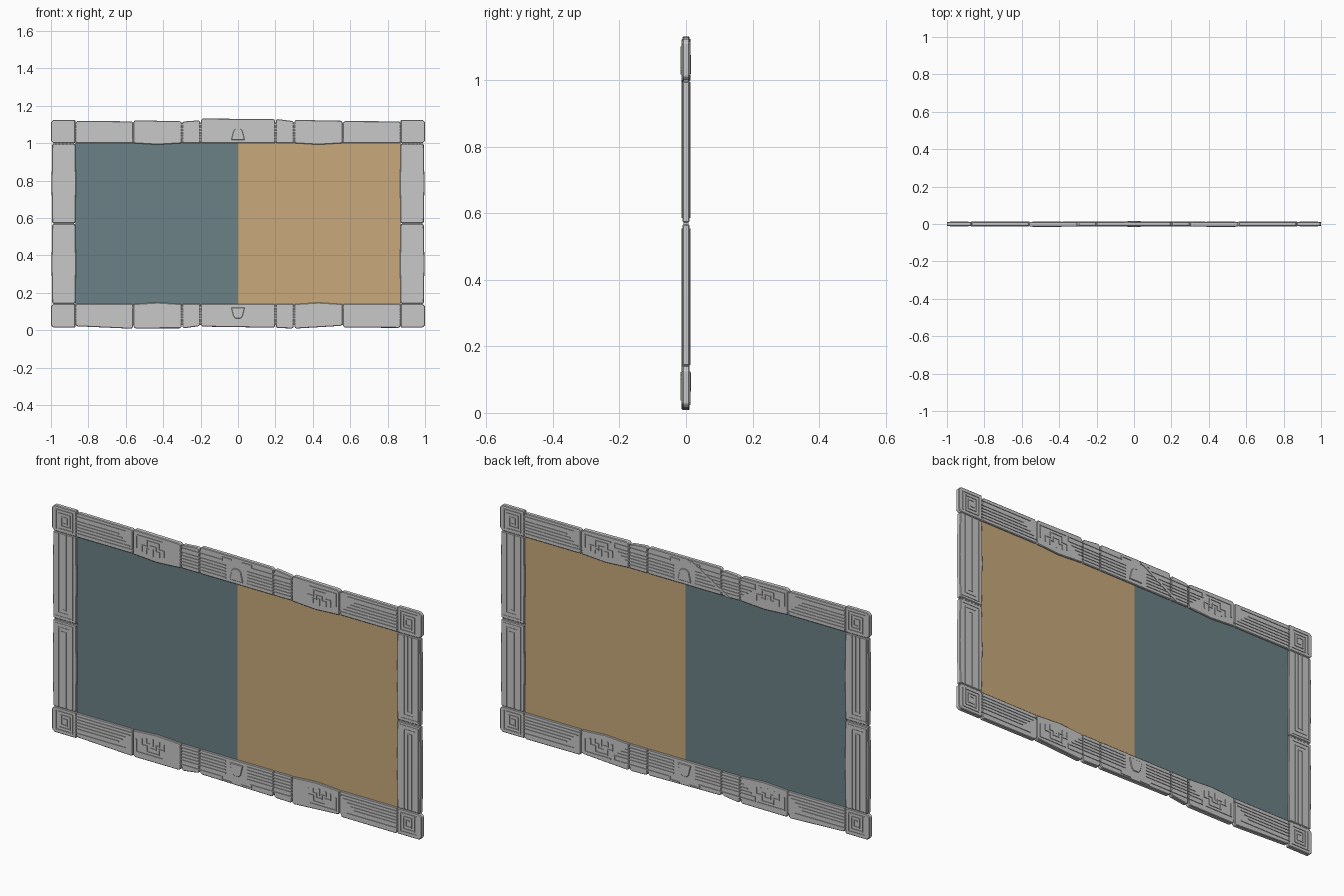
import bpy, bmesh, random
from mathutils import Vector

cube = bpy.data.objects.get("Cube")
if cube:
    bpy.data.objects.remove(cube, do_unlink=True)

rng = random.Random(4)
SIDES = ("top", "bottom")
OPEN_TOP, OPEN_BOTTOM = 1.0, 0.14      # panel opening
OPEN_X, END_X = 0.87, 1.0              # opening half width, frame half width
MIDDLE = (OPEN_TOP + OPEN_BOTTOM) / 2
RAIL = 0.125                           # rail depth
CORE, FACE, RAISED = 0.007, 0.011, 0.014   # half thicknesses


def material(name, *rgb):
    m = bpy.data.materials.new(name)
    m.use_nodes = True
    m.diffuse_color = (*rgb, 1)
    m.node_tree.nodes["Principled BSDF"].inputs["Base Color"].default_value = (*rgb, 1)
    return m


stone = material("pale stone", 0.58, 0.58, 0.58)
teal = material("slate teal", 0.15, 0.22, 0.24)
tan = material("warm tan", 0.58, 0.4, 0.2)


def add_prism(bm, outline, near, far):
    """Extrude an x-z outline through the thickness."""
    face = bm.faces.new([bm.verts.new((x, near, z)) for x, z in outline])
    extruded = bmesh.ops.extrude_face_region(bm, geom=[face])
    for item in extruded["geom"]:
        if isinstance(item, bmesh.types.BMVert):
            item.co.y = far


def finish(bm, name, mat):
    bmesh.ops.recalc_face_normals(bm, faces=bm.faces)
    mesh = bpy.data.meshes.new(name)
    bm.to_mesh(mesh)
    bm.free()
    mesh.materials.append(mat)
    bpy.context.collection.objects.link(bpy.data.objects.new(name, mesh))


def block(name, outline, near, far, mat=stone, bevel=0.0):
    bm = bmesh.new()
    add_prism(bm, outline, near, far)
    if bevel:
        bmesh.ops.recalc_face_normals(bm, faces=bm.faces)
        bmesh.ops.bevel(bm, geom=bm.edges[:], offset=bevel, segments=1, affect='EDGES')
    finish(bm, name, mat)


def rect(left, right, low, high):
    return [(left, low), (right, low), (right, high), (left, high)]


def add_path(bm, points, near, far, width=0.005):
    """Square moulding strips along a right-angled path."""
    for start, end in zip(points, points[1:]):
        a, b = Vector(start), Vector(end)
        along = (b - a).normalized() * width / 2
        across = Vector((-along.y, along.x))
        a, b = a - along, b + along
        add_prism(bm, [a + across, b + across, b - across, a - across], near, far)


def place(side, sign, points):
    """Map (along, outward) rail coordinates to the chosen rail and half."""
    if side == "top":
        return [(sign * x, OPEN_TOP + t) for x, t in points]
    return [(sign * x, OPEN_BOTTOM - t) for x, t in points]


# Two-colour panel
for name, outer, mat in (("left", OPEN_X, tan), ("right", -OPEN_X, teal)):
    block(f"{name}_panel", rect(0, outer, OPEN_BOTTOM - CORE, OPEN_TOP + CORE),
          -CORE / 2, CORE / 2, mat)

# Worn rail blocks; the ornamented ones stand proud and dip into the opening
joints = [-OPEN_X, -0.56, -0.3, -0.2, 0.2, 0.3, 0.56, OPEN_X]
for side in SIDES:
    for i, (start, end) in enumerate(zip(joints, joints[1:])):
        proud = i in (1, 5)
        depth_a, depth_b = [RAIL + rng.uniform(-0.01, 0.008) for _ in "ab"]
        gap, chip = 0.002, 0.008
        left, right = start + gap, end - gap
        outline = [(left, 0), (left, depth_a - chip), (left + chip, depth_a),
                   (right - chip, depth_b), (right, depth_b - chip), (right, 0),
                   ((left + right) / 2, -chip if proud else 0)]
        block(f"{side}_rail_block_{i}", place(side, 1, outline),
              -RAISED if proud else -FACE, FACE, bevel=0.003)
    core = rect(-OPEN_X, OPEN_X, CORE, RAIL - 2 * CORE)
    block(f"{side}_rail_core", place(side, 1, core), -CORE, CORE)

# Side stiles split at the middle, and corner blocks
for name, sign in (("left", 1), ("right", -1)):
    for part, low, high in (("lower", OPEN_BOTTOM, MIDDLE), ("upper", MIDDLE, OPEN_TOP)):
        edge = END_X - CORE
        centre = (low + high) / 2
        low, high = low + 0.003, high - 0.003
        outline = [(OPEN_X, low), (edge, low), (edge + 0.004, centre), (edge, high),
                   (OPEN_X, high), (OPEN_X - 0.004, centre)]
        block(f"{name}_{part}_stile", [(sign * x, z) for x, z in outline],
              -FACE, FACE, bevel=0.003)
    core = rect(OPEN_X + CORE, END_X - 2 * CORE, OPEN_BOTTOM - CORE, OPEN_TOP + CORE)
    block(f"{name}_stile_core", [(sign * x, z) for x, z in core], -CORE, CORE)
    for side in SIDES:
        chip = 0.012
        corner = [(OPEN_X, 0), (END_X - chip, 0), (END_X, chip), (END_X, RAIL - chip),
                  (END_X - chip, RAIL), (OPEN_X, RAIL)]
        block(f"{name}_{side}_corner", place(side, sign, corner), -FACE, FACE, bevel=0.003)


def spiral(x, t, reach, pitch):
    """Square spiral winding inward about (x, t)."""
    points = []
    while reach > pitch / 2:
        points += [(x + reach, t - reach), (x + reach, t + reach),
                   (x - reach, t + reach), (x - reach, t - reach)]
        reach -= pitch
        points.append((x + reach, t - reach - pitch))
    return points


def stepped_arch(x, t, half, step):
    """Symmetric stepped key ornament, drawn up one side and down the other."""
    rise = [(half, t), (half, t + step), (half - step, t + step), (half - step, t + 2 * step)]
    return [(x - h, z) for h, z in rise] + [(x + h, z) for h, z in reversed(rise)]


def carved_paths():
    """Mouldings for half a rail, outward from the model's middle."""
    key = 0.45
    paths = [[(0.03, RAIL - FACE), (0.08, RAIL - FACE), (0.08, 0.1), (0.38, 0.1), (0.38, 0.08)],
             [(0.6, 0.1), (OPEN_X, 0.1)],
             stepped_arch(key, 0.03, 0.06, 0.028),
             stepped_arch(key, 0.025, 0.035, 0.02),
             [(key, 0.02), (key, 0.05)],
             [(key - 0.05, 0.1), (key + 0.09, 0.1), (key + 0.09, 0.04)],
             spiral(OPEN_X + RAIL / 2, RAIL / 2, 0.045, 0.015)]
    for row in range(5):
        t = 0.018 + row * 0.015
        paths.append([(0.06, t), (0.3 + 0.02 * row, t)])
        paths.append([(0.56 + 0.02 * row, t), (OPEN_X, t)])
    return paths


# Carving on both faces
for face, way in (("front", -1), ("back", 1)):
    bm = bmesh.new()
    for sign in (1, -1):
        for side in SIDES:
            for path in carved_paths():
                over_proud = joints[5] < path[0][0] < joints[6] and way < 0
                top = RAISED if over_proud else FACE
                add_path(bm, place(side, sign, path), way * CORE, way * (top + 0.003))
        # Nested square brackets on each half stile
        for half in (1, -1):
            for ring in range(3):
                inset = 0.018 * (ring + 1)
                inner, outer = sign * (OPEN_X + inset), sign * (END_X - inset)
                near = MIDDLE + half * inset
                far = MIDDLE + half * (OPEN_TOP - MIDDLE - CORE)
                add_path(bm, [(inner, far), (inner, near), (outer, near), (outer, far)],
                         way * CORE, way * (FACE + 0.002))
    finish(bm, f"{face}_carved_mouldings", stone)
    # Central keystones
    for side in SIDES:
        half_stone = [(0.036, 0.018), (0.024, 0.066), (0.014, 0.077)]
        outline = half_stone + [(-x, t) for x, t in reversed(half_stone)]
        block(f"{side}_{face}_keystone", place(side, 1, outline),
              way * CORE, way * (FACE + 0.004), bevel=0.002)

# Diagonal chipped sliver across the back of the top rail
sliver = [(0.02, RAIL), (0.04, RAIL), (0.25, 0), (0.23, 0)]
block("back_chip", place("top", -1, sliver), CORE, RAISED)
